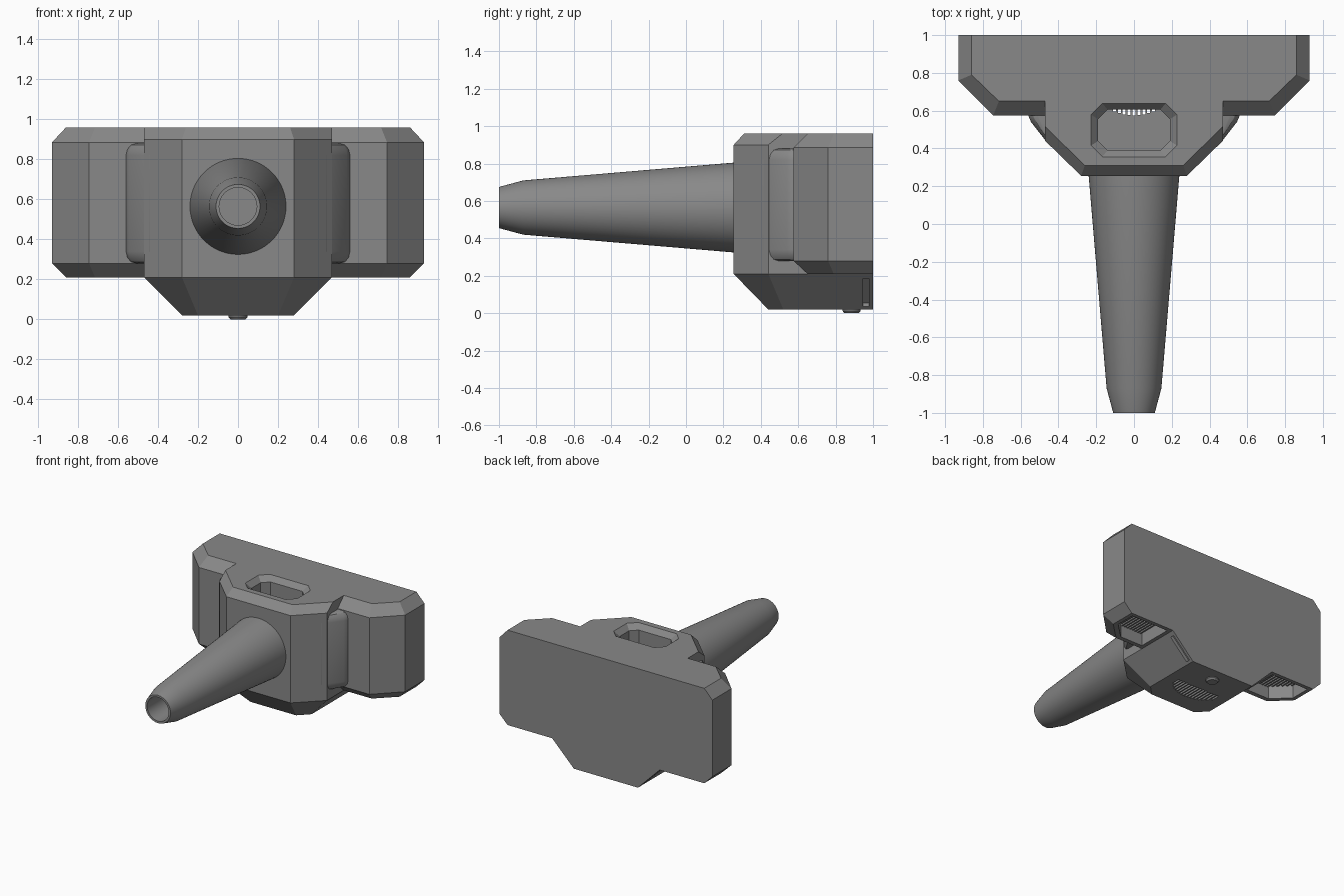
import bpy, bmesh, math

if "Cube" in bpy.data.objects:
    bpy.data.objects.remove(bpy.data.objects["Cube"])

grey = bpy.data.materials.new("mid grey")
grey.diffuse_color = (0.25, 0.25, 0.25, 1)
grey.use_nodes = True
grey.node_tree.nodes["Principled BSDF"].inputs["Base Color"].default_value = grey.diffuse_color


def loft(name, *solids):
    """Each solid is a list of rings (lists of 3D points) skinned and capped."""
    bm = bmesh.new()
    for rings in solids:
        vs = [[bm.verts.new(p) for p in r] for r in rings]
        n = len(vs[0])
        for a, b in zip(vs, vs[1:]):
            for i in range(n):
                j = (i + 1) % n
                bm.faces.new((a[i], a[j], b[j], b[i]))
        bm.faces.new(vs[0][::-1])
        bm.faces.new(vs[-1])
    bmesh.ops.recalc_face_normals(bm, faces=bm.faces)
    me = bpy.data.meshes.new(name)
    bm.to_mesh(me)
    bm.free()
    me.materials.append(grey)
    ob = bpy.data.objects.new(name, me)
    bpy.context.collection.objects.link(ob)
    return ob


def lvl(pts, z):
    return [(x, y, z) for x, y in pts]


def sym(half):
    """Mirror a right-hand outline (front to back) into a full outline."""
    return half + [(-x, y) for x, y in reversed(half)]


def flip(rings):
    return [[(-x, y, z) for x, y, z in r] for r in rings]


def box(x0, x1, y0, y1, z0, z1):
    p = [(x0, y0), (x1, y0), (x1, y1), (x0, y1)]
    return [lvl(p, z0), lvl(p, z1)]


def boolean(ob, cutter, op):
    m = ob.modifiers.new("bool", 'BOOLEAN')
    m.operation, m.solver, m.object = op, 'EXACT', cutter
    bpy.context.view_layer.objects.active = ob
    bpy.ops.object.modifier_apply(modifier=m.name)
    bpy.data.objects.remove(cutter, do_unlink=True)


# Central housing: tapered underside, chamfered top front
full = sym([(.28, .255), (.47, .44), (.47, 1)])
low = sym([(.20, .44), (.28, .52), (.28, 1)])
top = sym([(.26, .31), (.47, .515), (.47, 1)])
body = loft("housing", [lvl(low, .02), lvl(full, .21), lvl(full, .90), lvl(top, .96)])

# Side wings as one wide chamfered slab
wide = sym([(.745, .575), (.93, .76), (.93, 1)])
inset = sym([(.715, .65), (.86, .79), (.86, 1)])
slab = loft("wings", [lvl(inset, .21), lvl(wide, .28), lvl(wide, .885), lvl(inset, .96)])
boolean(body, slab, 'UNION')


# Octagonal top opening with sloped rim, leading to an inner chamber
def octagon(hx, y0, y1, c):
    return sym([(hx - c, y0), (hx, y0 + c), (hx, y1 - c), (hx - c, y1)])


rim, hole = octagon(.228, .355, .64, .06), octagon(.19, .39, .605, .05)
boolean(body, loft("opening", [lvl(hole, .5), lvl(hole, .92), lvl(rim, .961)]), 'DIFFERENCE')
boolean(body, loft("chamber", box(-.22, .22, .38, .80, .10, .80)), 'DIFFERENCE')

# Half-round row of vent slots in the underside
slots = []
for i in range(-7, 8):
    x = i * .026
    y = .72 - .145 * math.sqrt(1 - (x / .2) ** 2)
    slots.append(box(x - .008, x + .008, y, .73, -.02, .14))
boolean(body, loft("vent_slots", *slots), 'DIFFERENCE')

# Pockets under the wings
foot = [(.50, .685), (.70, .685), (.83, .81), (.83, .97), (.50, .97)]
pocket = [lvl(foot, .18), lvl(foot, .33)]
boolean(body, loft("pockets", pocket, flip(pocket)), 'DIFFERENCE')

# Narrow slots in the sloped lower flanks
flank = [[(x, y, z) for y in (.945, .978) for x, z in
          (((a, b), (c, d)) if y < .95 else ((c, d), (a, b)))]
         for a, b, c, d in ((.275, .055, .425, .205), (.315, .015, .465, .165))]
boolean(body, loft("flank_slots", flank, flip(flank)), 'DIFFERENCE')

# Slats across the pocket ceilings
slats = []
for i in range(13):
    x = .515 + i * .025
    y0 = .685 + max(0, x - .69)
    bar = box(x - .006, x + .006, y0, .975, .305, .335)
    slats += [bar, flip(bar)]
loft("pocket_slats", *slats)

# Rounded side panels between housing and wings
side = []
for z, d in ((.28, .05), (.288, .025), (.31, .007), (.34, 0),
             (.82, 0), (.85, .007), (.872, .025), (.88, .05)):
    side.append(lvl([(.44, .41 + d), (.475, .45 + d), (.545 - d * .7, .54 + d * .7),
                     (.56 - d, .575), (.56 - d, .62), (.44, .62)], z))
panels = loft("side_panels", side, flip(side))


# Tapered round handle with a hollow tip
def ring(r, y, cz=.565, n=64):
    return [(r * math.cos(2 * math.pi * i / n), y, cz + r * math.sin(2 * math.pi * i / n))
            for i in range(n)]


handle = loft("handle", [ring(.242, .28), ring(.24, .255), ring(.145, -.87), ring(.11, -1),
                         ring(.094, -1), ring(.094, -.75)])

# Small round stud under the housing
n = 32
stud = loft("stud", [[(r * math.cos(2 * math.pi * i / n), .885 + r * math.sin(2 * math.pi * i / n), z)
                      for i in range(n)] for r, z in ((.038, 0), (.048, .012), (.048, .03))])

for ob in (panels, handle, stud):
    bpy.ops.object.select_all(action='DESELECT')
    ob.select_set(True)
    bpy.context.view_layer.objects.active = ob
    bpy.ops.object.shade_smooth_by_angle(angle=math.radians(25))
